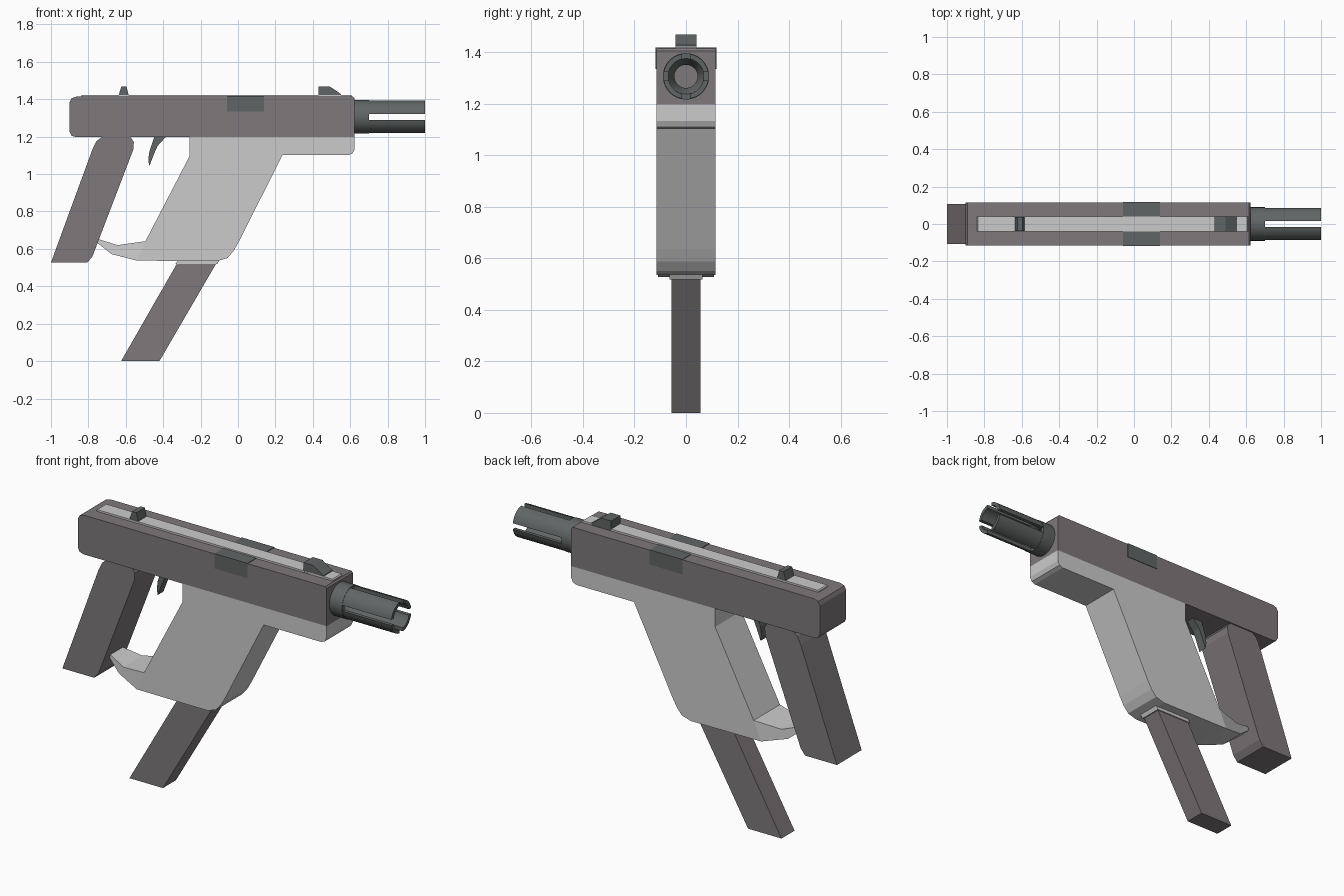
import bpy, bmesh
from math import sin, cos, pi, asin

if "Cube" in bpy.data.objects:
    bpy.data.objects.remove(bpy.data.objects["Cube"])


def material(name, r, g, b):
    m = bpy.data.materials.new(name)
    m.diffuse_color = (r, g, b, 1)
    m.use_nodes = True
    m.node_tree.nodes["Principled BSDF"].inputs["Base Color"].default_value = m.diffuse_color
    return m


body_mat = material("body_grey", 0.21, 0.19, 0.195)
light_mat = material("light_grey", 0.68, 0.68, 0.67)
metal_mat = material("dark_metal", 0.12, 0.13, 0.13)


def finish(name, bm, mat, smooth=False):
    bmesh.ops.recalc_face_normals(bm, faces=bm.faces)
    me = bpy.data.meshes.new(name)
    bm.to_mesh(me)
    bm.free()
    me.materials.append(mat)
    ob = bpy.data.objects.new(name, me)
    bpy.context.collection.objects.link(ob)
    if smooth:
        bpy.ops.object.select_all(action='DESELECT')
        ob.select_set(True)
        bpy.context.view_layer.objects.active = ob
        bpy.ops.object.shade_smooth_by_angle(angle=0.6)
    return ob


def loft(name, rings, mat, smooth=False):
    """Solid between two matching outlines."""
    bm = bmesh.new()
    a, b = [[bm.verts.new(p) for p in ring] for ring in rings]
    bm.faces.new(a)
    bm.faces.new(b)
    n = len(a)
    for i in range(n):
        j = (i + 1) % n
        bm.faces.new((a[i], a[j], b[j], b[i]))
    return finish(name, bm, mat, smooth)


def prism(name, pts, half, mat):
    """Side profile (x, z) given a width; half may depend on x."""
    w = half if callable(half) else (lambda x: half)
    return loft(name, [[(x, s * w(x), z) for x, z in pts] for s in (-1, 1)], mat)


def box(name, x0, x1, half, z0, z1, mat):
    return prism(name, [(x0, z0), (x1, z0), (x1, z1), (x0, z1)], half, mat)


# receiver with softened rear corners
prism("receiver", [(-0.90, 1.225), (-0.89, 1.205), (-0.865, 1.197), (0.623, 1.197),
                   (0.623, 1.405), (0.615, 1.414), (-0.865, 1.414), (-0.89, 1.405),
                   (-0.90, 1.385)], 0.115, body_mat)
box("ejection_port", -0.06, 0.14, 0.118, 1.335, 1.417, metal_mat)
prism("top_rail", [(-0.84, 1.40), (0.61, 1.40), (0.61, 1.418), (0.605, 1.424),
                   (-0.835, 1.424), (-0.84, 1.418)], 0.04, light_mat)

# sights
prism("rear_sight", [(-0.642, 1.41), (-0.582, 1.41), (-0.596, 1.469), (-0.623, 1.469)],
      0.037, metal_mat)
prism("front_sight", [(0.43, 1.41), (0.55, 1.41), (0.55, 1.428), (0.489, 1.469),
                      (0.43, 1.469)], 0.04, metal_mat)

# rear grip and trigger
prism("grip", [(-1.0, 0.527), (-0.805, 0.527), (-0.778, 0.56), (-0.559, 1.133),
               (-0.557, 1.172), (-0.575, 1.199), (-0.725, 1.199), (-0.757, 1.176),
               (-0.778, 1.133)], 0.108, body_mat)
prism("trigger", [(-0.447, 1.20), (-0.385, 1.20), (-0.43, 1.15), (-0.45, 1.105),
                  (-0.474, 1.042), (-0.48, 1.075), (-0.474, 1.12)], 0.025, metal_mat)

# magazine housing with curved lower corners
prism("magazine_housing", [(-0.259, 1.198), (-0.259, 1.096), (-0.495, 0.641), (-0.54, 0.537),
                           (-0.11, 0.535), (-0.056, 0.551), (-0.024, 0.588), (0.003, 0.636),
                           (0.238, 1.101), (0.59, 1.101), (0.612, 1.11), (0.623, 1.133),
                           (0.623, 1.198)], 0.115, light_mat)


# hand guard hook, narrowing to the tip
def hook_width(x):
    return min(0.115, 0.05 + (x + 0.757) * 0.3)


prism("guard_hook", [(-0.54, 0.537), (-0.495, 0.641), (-0.644, 0.62), (-0.746, 0.652),
                     (-0.757, 0.636), (-0.676, 0.572)], hook_width, light_mat)

# magazine and its lip
prism("magazine", [(-0.625, 0.0), (-0.42, 0.0), (-0.10, 0.55), (-0.31, 0.55)], 0.057, body_mat)
prism("magazine_lip", [(-0.335, 0.518), (-0.112, 0.518), (-0.09, 0.555), (-0.31, 0.555)],
      0.064, light_mat)

# muzzle: collar ring plus four prongs
CZ, R, RI, GAP = 1.306, 0.088, 0.069, 0.016
bm = bmesh.new()
N = 32
profile = [(0.61, 0.09), (0.70, 0.09), (0.70, RI), (0.66, 0.045), (0.61, 0.045)]
rings = [[bm.verts.new((x, r * cos(2 * pi * i / N), CZ + r * sin(2 * pi * i / N)))
          for x, r in profile] for i in range(N)]
for i in range(N):
    a, b = rings[i], rings[(i + 1) % N]
    for k in range(len(profile)):
        m = (k + 1) % len(profile)
        bm.faces.new((a[k], a[m], b[m], b[k]))
finish("muzzle_collar", bm, metal_mat, True)

for q in range(4):
    def arc(r):
        t0 = asin(GAP / r)
        return [(r, t0 + (pi / 2 - 2 * t0) * i / 7 + q * pi / 2) for i in range(8)]
    outline = arc(R) + arc(RI)[::-1]
    loft("muzzle_prong_%d" % (q + 1),
         [[(x, r * cos(t), CZ + r * sin(t)) for r, t in outline] for x in (0.69, 1.0)],
         metal_mat, True)
